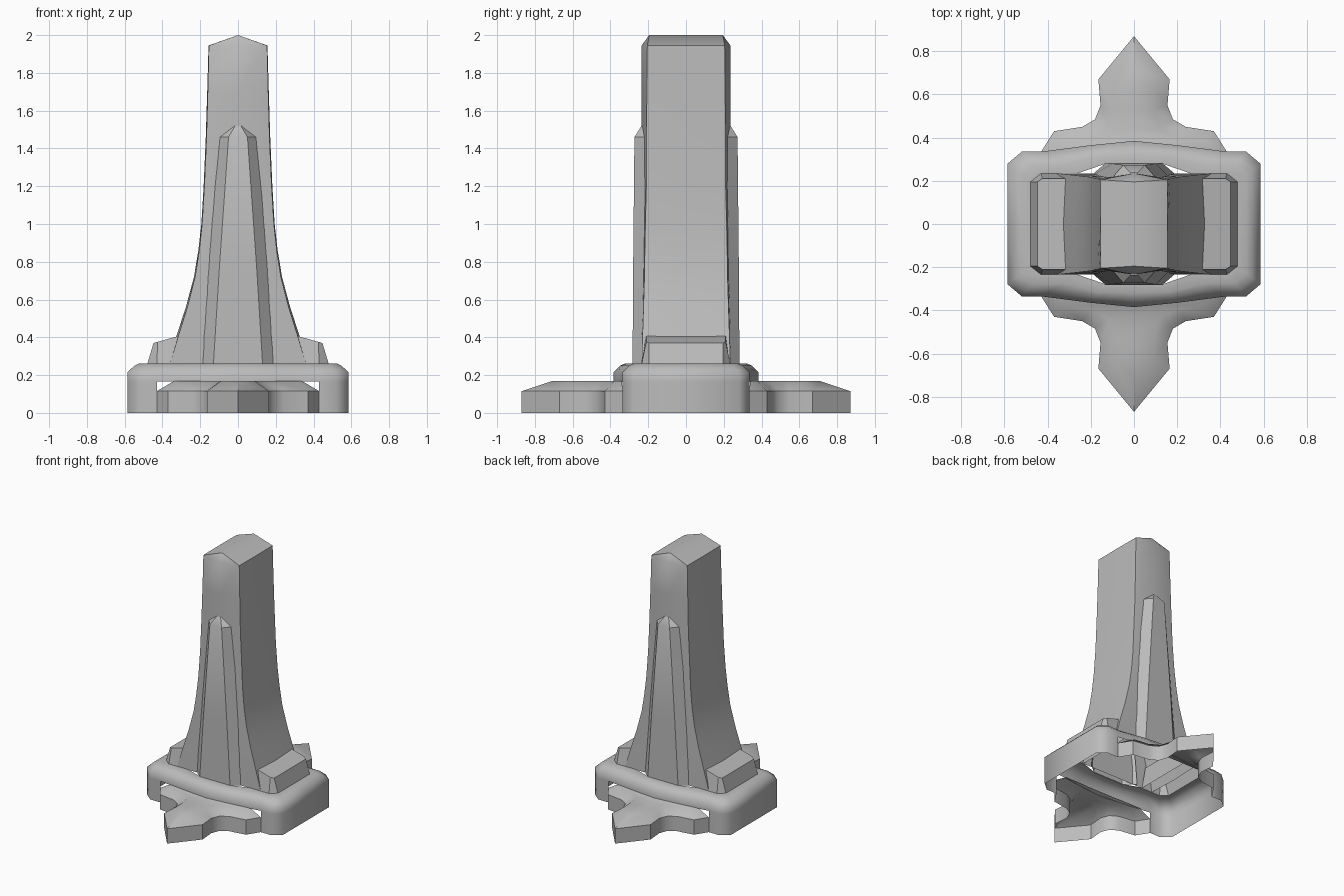
import bpy, bmesh, math

if "Cube" in bpy.data.objects:
    bpy.data.objects.remove(bpy.data.objects["Cube"])

stone = bpy.data.materials.new("grey_stone")
stone.diffuse_color = (0.5, 0.5, 0.5, 1)
stone.use_nodes = True
stone.node_tree.nodes["Principled BSDF"].inputs["Base Color"].default_value = stone.diffuse_color


def make(name, build, angle=35):
    """Create an object from a bmesh building function."""
    bm = bmesh.new()
    build(bm)
    bmesh.ops.remove_doubles(bm, verts=bm.verts, dist=0.0005)
    bmesh.ops.recalc_face_normals(bm, faces=bm.faces)
    mesh = bpy.data.meshes.new(name)
    bm.to_mesh(mesh)
    bm.free()
    ob = bpy.data.objects.new(name, mesh)
    bpy.context.collection.objects.link(ob)
    mesh.materials.append(stone)
    bpy.ops.object.select_all(action='DESELECT')
    ob.select_set(True)
    bpy.context.view_layer.objects.active = ob
    bpy.ops.object.shade_smooth_by_angle(angle=math.radians(angle))
    return ob


def loft(bm, rings, closed=True, skip=None):
    """Join rings of equal length with quads; returns the vertex rings."""
    rows = [[bm.verts.new(p) for p in r] for r in rings]
    n = len(rows[0])
    for j in range(len(rows) - 1):
        for i in range(n if closed else n - 1):
            k = (i + 1) % n
            quad = (rows[j][i], rows[j][k], rows[j + 1][k], rows[j + 1][i])
            if not (skip and skip(j, quad)):
                bm.faces.new(quad)
    return rows


def full_ring(quarter, z):
    """Mirror a quarter outline (from +x axis to +y axis) to a closed ring."""
    half = quarter + [(-x, y) for x, y in quarter[-2::-1]]
    return [(x, y, z) for x, y in half + [(x, -y) for x, y in half[-2:0:-1]]]


# Tapering shaft with a hipped ridge on top
def shaft(bm):
    # height, corner x, side bulge, corner y
    levels = [(0.26, 0.36, 0.01, 0.235), (0.41, 0.315, 0.01, 0.23),
              (0.56, 0.268, 0.008, 0.225), (0.72, 0.227, 0.006, 0.22),
              (0.86, 0.205, 0.005, 0.218), (1.0, 0.19, 0.004, 0.215),
              (1.2, 0.178, 0.004, 0.21), (1.45, 0.167, 0.004, 0.21),
              (1.7, 0.16, 0.003, 0.207), (1.945, 0.154, 0.002, 0.205)]
    rows = loft(bm, [full_ring([(w + b, 0), (w, yc), (0, 0.235)], z)
                     for z, w, b, yc in levels])
    t = rows[-1]
    back = bm.verts.new((0, 0.195, 2))
    front = bm.verts.new((0, -0.195, 2))
    bm.faces.new((t[7], t[0], t[1], back, front))
    bm.faces.new((t[3], t[4], t[5], front, back))
    for a, b, top in ((1, 2, back), (2, 3, back), (5, 6, front), (6, 7, front)):
        bm.faces.new((t[a], t[b], top))


make("shaft", shaft, 40)


# Narrowing buttress on the front and back of the shaft
def buttress(sign):
    def build(bm):
        rings = []
        for z, inner, outer, y in ((0.26, 0.21, 0.13, 0.283), (0.75, 0.165, 0.1, 0.28),
                                   (1.46, 0.1, 0.05, 0.273), (1.52, 0.03, 0.015, 0.236)):
            rings.append([(x, sign * yy, z) for x, yy in
                          ((-inner, 0.215), (-outer, y), (outer, y), (inner, 0.215))])
        loft(bm, rings, closed=False)
    return build


make("front_buttress", buttress(-1))
make("back_buttress", buttress(1))


# Sloped shoulder block on each side
def shoulder(s):
    def build(bm):
        low = [(0.27, 0.235), (0.43, 0.235), (0.48, 0.195)]
        high = [(0.28, 0.21), (0.425, 0.21), (0.447, 0.195)]

        def ring(pts, height):
            pts = pts + [(x, -y) for x, y in pts[::-1]]
            return [(s * x, y, height(x)) for x, y in pts]
        rows = loft(bm, [ring(low, lambda x: 0.26),
                         ring(high, lambda x: 0.37 + (0.447 - x) * 0.28)])
        bm.faces.new(rows[-1])
    return build


make("right_shoulder", shoulder(1), 20)
make("left_shoulder", shoulder(-1), 20)


# Hollow base slab, open below and open toward the feet
def slab(bm):
    outer = [(0.585, 0), (0.585, 0.28), (0.52, 0.335), (0.43, 0.335), (0.2, 0.365), (0, 0.385)]
    inner = [(0.48, 0), (0.48, 0.195), (0.43, 0.235), (0.26, 0.235), (0.13, 0.28), (0, 0.28)]

    def blend(t):
        return [(a + (c - a) * t, b + (d - b) * t)
                for (a, b), (c, d) in zip(outer, inner)]
    loft(bm, [full_ring(blend(t), z) for t, z in
              ((0, 0), (0, 0.165), (0, 0.215), (0.35, 0.25), (0.6, 0.262), (1, 0.262))],
         skip=lambda j, q: j == 0 and all(abs(v.co.x) < 0.44 for v in q))


make("base_slab", slab, 50)


# Pointed hollow foot with side wings
def foot(sign):
    def build(bm):
        edge = [(0.43, 0.335), (0.37, 0.43), (0.24, 0.45), (0.18, 0.485),
                (0.155, 0.55), (0.165, 0.67), (0, 0.87)]
        roof = [(0.34, 0.34), (0.31, 0.38), (0.2, 0.395), (0.12, 0.44),
                (0.095, 0.53), (0.09, 0.62), (0, 0.71)]

        def ring(pts, z):
            return [(x, sign * y, z) for x, y in
                    pts + [(-x, y) for x, y in pts[-2::-1]]]
        rows = loft(bm, [ring(edge, 0), ring(edge, 0.115), ring(roof, 0.168)], closed=False)
        top = rows[-1]
        n = len(top)
        for i in range(n // 2 - 1):
            bm.faces.new((top[i], top[i + 1], top[n - 2 - i], top[n - 1 - i]))
        bm.faces.new(top[n // 2 - 1:n // 2 + 2])
    return build


make("front_foot", foot(-1), 42)
make("back_foot", foot(1), 42)
